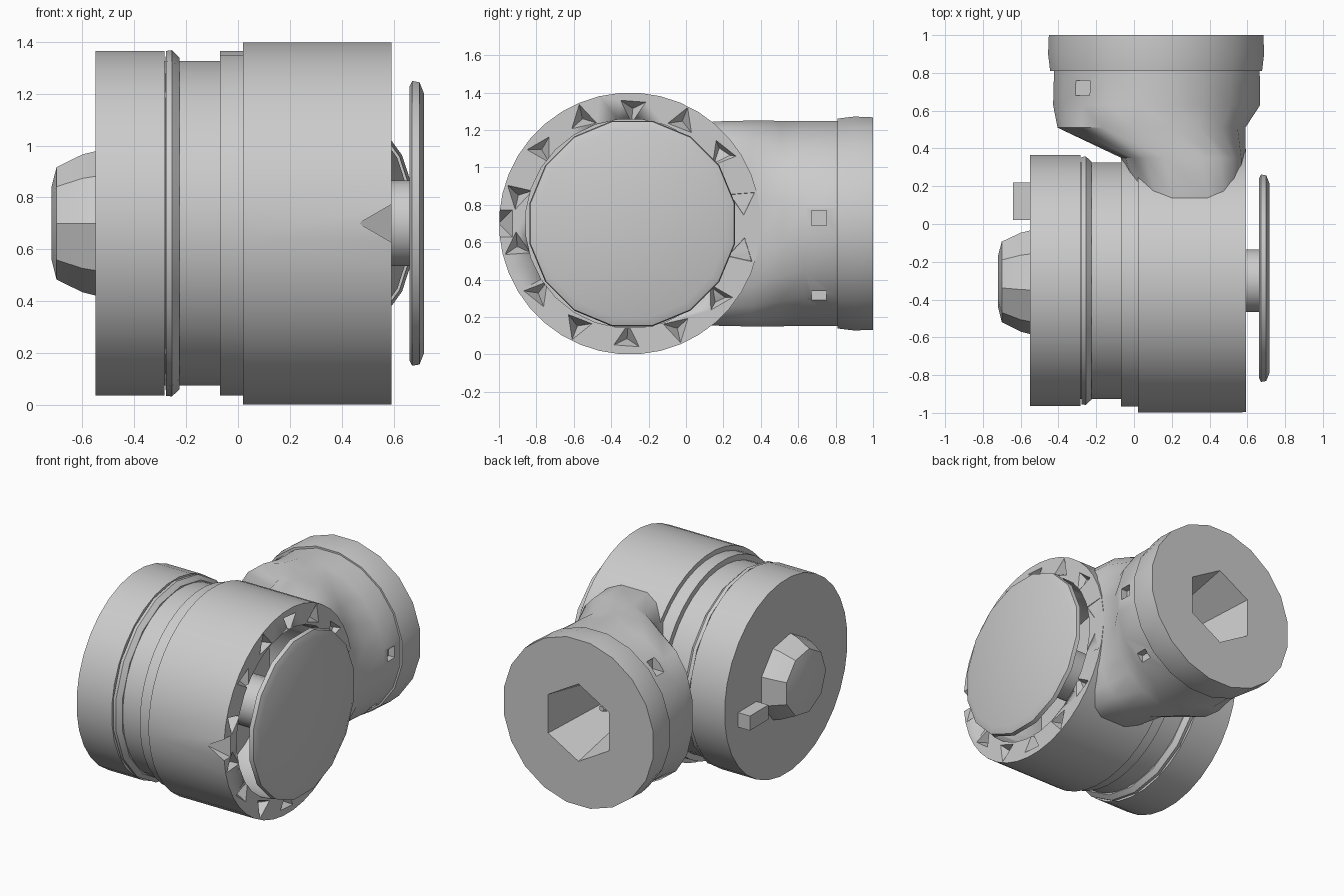
import bpy, bmesh, math
from mathutils import Vector, Matrix

if "Cube" in bpy.data.objects:
    bpy.data.objects.remove(bpy.data.objects["Cube"])

grey = bpy.data.materials.new("cast grey")
grey.use_nodes = True
grey.diffuse_color = (0.6, 0.6, 0.6, 1)
grey.node_tree.nodes["Principled BSDF"].inputs["Base Color"].default_value = (0.6, 0.6, 0.6, 1)

AXIS_Y, AXIS_Z = -0.30, 0.70      # drum centre line
PORT_X = 0.117                    # branch centre line


def finish(name, bm, smooth=30):
    bmesh.ops.remove_doubles(bm, verts=bm.verts, dist=1e-5)
    bmesh.ops.recalc_face_normals(bm, faces=bm.faces)
    me = bpy.data.meshes.new(name)
    bm.to_mesh(me)
    bm.free()
    me.materials.append(grey)
    ob = bpy.data.objects.new(name, me)
    bpy.context.collection.objects.link(ob)
    if smooth:
        bpy.ops.object.select_all(action='DESELECT')
        bpy.context.view_layer.objects.active = ob
        ob.select_set(True)
        bpy.ops.object.shade_smooth_by_angle(angle=math.radians(smooth))
    return ob


def loft(name, rings, smooth=30):
    """Join equal rings of points and cap both ends."""
    bm = bmesh.new()
    rows = [[bm.verts.new(p) for p in ring] for ring in rings]
    n = len(rows[0])
    for a, b in zip(rows, rows[1:]):
        for i in range(n):
            j = (i + 1) % n
            bm.faces.new((a[i], a[j], b[j], b[i]))
    bm.faces.new(rows[0])
    bm.faces.new(rows[-1])
    return finish(name, bm, smooth)


def turned_x(name, profile, sides=32, smooth=30, y=AXIS_Y, z=AXIS_Z):
    """Turned part about a line along x, from (x, radius) pairs."""
    turns = [math.tau * (i + 0.5) / sides for i in range(sides)]
    return loft(name, [[(x, y + r * math.cos(t), z + r * math.sin(t)) for t in turns]
                       for x, r in profile], smooth)


def oval_ring(y, x0, x1, half_height, power, sides):
    """Oval across y; a power below 1 makes it squarer."""
    def bulge(v):
        return math.copysign(abs(v) ** power, v)
    turns = [math.tau * (i + 0.5) / sides for i in range(sides)]
    return [((x0 + x1) / 2 + (x1 - x0) / 2 * bulge(math.cos(t)), y,
             AXIS_Z + half_height * bulge(math.sin(t))) for t in turns]


def turned_y(name, profile, sides, smooth=30):
    return loft(name, [oval_ring(y, PORT_X - r, PORT_X + r, r, 1, sides)
                       for y, r in profile], smooth)


def cut(target, cutter, keep=False):
    mod = target.modifiers.new("cut", 'BOOLEAN')
    mod.operation, mod.object, mod.solver = 'DIFFERENCE', cutter, 'EXACT'
    bpy.ops.object.select_all(action='DESELECT')
    bpy.context.view_layer.objects.active = target
    target.select_set(True)
    bpy.ops.object.modifier_apply(modifier=mod.name)
    if not keep:
        bpy.data.objects.remove(cutter)


def block(name, size, centre):
    bm = bmesh.new()
    bmesh.ops.create_cube(bm, size=1, matrix=Matrix.LocRotScale(Vector(centre), None, Vector(size)))
    return finish(name, bm, 0)


# Drum, stepped collar and grooved neck
drum = turned_x("main_drum", [(0.02, 0.7), (0.592, 0.7)], 40)
turned_x("drum_collar", [(-0.07, 0.667), (0.03, 0.667)], 40)
turned_x("groove_core", [(-0.29, 0.628), (-0.06, 0.628)], 40)
turned_x("seal_ring", [(-0.279, 0.64), (-0.277, 0.665), (-0.255, 0.668), (-0.226, 0.64)], 18, 20)
turned_x("end_cap", [(-0.55, 0.668), (-0.283, 0.668)], 32)

# Branch pipe, squarer where it leaves the drum
sections = [(-0.2, 0.03, 0.585, 0.48, 0.6), (0.15, 0.0, 0.588, 0.55, 0.6),
            (0.35, -0.07, 0.592, 0.555, 0.65), (0.51, -0.41, 0.595, 0.555, 0.85),
            (0.63, -0.435, 0.675, 0.556, 1), (0.815, -0.43, 0.672, 0.556, 1)]
branch = loft("branch_pipe", [oval_ring(*s, 20) for s in sections], 35)
flange = turned_y("branch_flange", [(0.81, 0.568), (0.9, 0.579), (1.0, 0.575)], 20)

# Hollow the open end of the drum, through the root of the branch as well
cavity = turned_x("cavity_cutter", [(0.06, 0.56), (0.65, 0.56)], 28)
cut(branch, cavity, keep=True)
cut(drum, cavity)

# Wedge pockets around the open rim
pockets = bmesh.new()
for i in range(14):
    a = math.tau * i / 14 + 0.2
    place = (Matrix.Translation((0.565, AXIS_Y + 0.615 * math.cos(a), AXIS_Z + 0.615 * math.sin(a)))
             @ Matrix.Rotation(a * 3, 4, 'X') @ Matrix.Rotation(-math.pi / 2, 4, 'Y'))
    bmesh.ops.create_cone(pockets, cap_ends=True, segments=3, radius1=0.1, radius2=0.005,
                          depth=0.1, matrix=place)
cut(drum, finish("rim_pockets", pockets, 0))
cut(drum, turned_x("front_notch", [(0.47, 0.003), (0.6, 0.11)], 4, 0, y=AXIS_Y - 0.7))

# Round plate on a shaft that runs to the bottom of the cavity
turned_x("plate_shaft", [(0.05, 0.167), (0.68, 0.167)], 20)
turned_x("round_plate", [(0.662, 0.54), (0.672, 0.56), (0.7, 0.555), (0.718, 0.51)],
         16, 35, y=-0.287)

# Knob and lever block on the cap face
turned_x("cap_knob", [(-0.54, 0.285), (-0.6, 0.27), (-0.7, 0.22), (-0.72, 0.14)], 9, 20)
block("cap_lever", (0.1, 0.2, 0.1), (-0.59, 0.12, 0.6))

# Six sided tapering mouth and its inner valve
mouth = turned_y("mouth_cutter", [(0.45, 0.15), (1.02, 0.27)], 6, 0)
cut(flange, mouth, keep=True)
cut(branch, mouth)
turned_y("inner_valve", [(0.44, 0.11), (0.75, 0.02)], 5, 0)

# Small pockets in the branch wall
for spot in ((0.68, 0.71, 0.73), (0.55, 0.71, 0.3), (-0.28, 0.72, 1.08)):
    cut(branch, block("wall_pocket", (0.12, 0.08, 0.08), spot))
